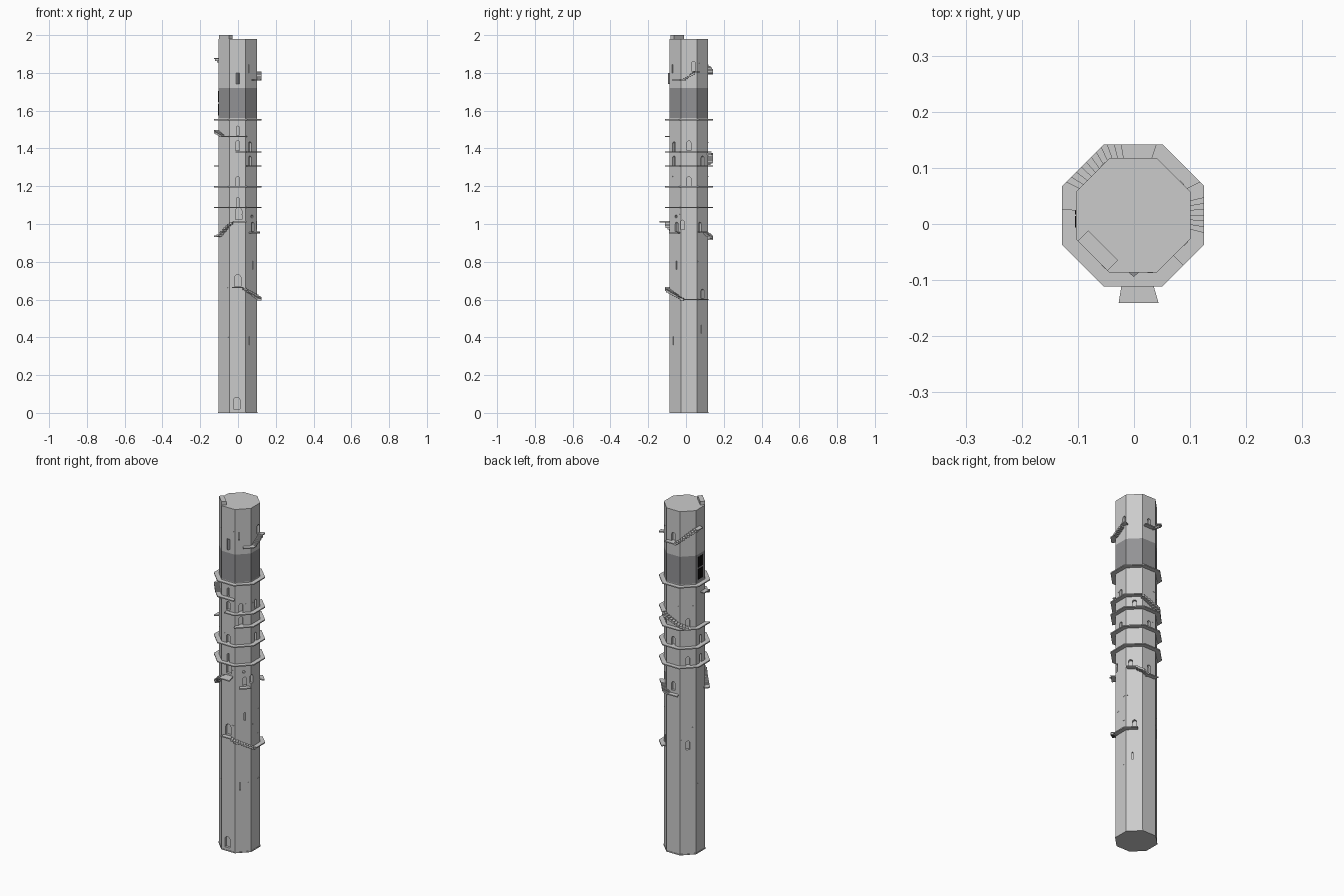
import bpy, bmesh, math, random
from mathutils import Vector

cube = bpy.data.objects.get("Cube")
if cube:
    bpy.data.objects.remove(cube, do_unlink=True)

CENTRE = Vector((-0.0015, 0.0155, 0))
WALL, RIM = 0.102, 0.1265       # distance of wall and ledge edge from the axis
HALF = math.tan(math.pi / 8)


def material(name, v):
    m = bpy.data.materials.new(name)
    m.use_nodes = True
    m.diffuse_color = (*v, 1)
    m.node_tree.nodes["Principled BSDF"].inputs["Base Color"].default_value = (*v, 1)
    return m


STONE = material("pale stone", (0.6, 0.6, 0.6))
BAND = material("dark band", (0.29, 0.29, 0.3))
BLACK = material("black opening", (0.006, 0.005, 0.005))


def finish(name, bm, *mats):
    bmesh.ops.recalc_face_normals(bm, faces=bm.faces)
    me = bpy.data.meshes.new(name)
    bm.to_mesh(me)
    bm.free()
    for m in mats:
        me.materials.append(m)
    ob = bpy.data.objects.new(name, me)
    bpy.context.collection.objects.link(ob)
    return ob


# Wall sides are numbered from the front (0) counter-clockwise: 2 is +x, 4 the back
def on_side(side, u, z, depth=WALL):
    a = side * math.pi / 4 - math.pi / 2
    out = Vector((math.cos(a), math.sin(a), 0))
    along = Vector((-out.y, out.x, 0))
    return CENTRE + out * depth + along * u + Vector((0, 0, z))


def around(t, z, apothem):
    side = math.floor(t + 0.5)
    return on_side(side, (t - side) * 2 * HALF * apothem, z, apothem)


def bridge(bm, rings, closed=False):
    n = len(rings[0])
    for a, b in zip(rings, rings[1:] + (rings[:1] if closed else [])):
        for i in range(n):
            bm.faces.new((a[i], a[(i + 1) % n], b[(i + 1) % n], b[i]))
    if not closed:
        bm.faces.new(rings[0])
        bm.faces.new(rings[-1])


def prism(bm, side, outline, near, far):
    rings = [[bm.verts.new(on_side(side, u, z, d)) for u, z in outline] for d in (near, far)]
    bridge(bm, rings)


def rect(u, z, w, h):
    return [(u - w / 2, z), (u + w / 2, z), (u + w / 2, z + h), (u - w / 2, z + h)]


def arch(u, z, w, h):
    r = w / 2
    top = [(u + r * math.cos(i * math.pi / 6), z + h - r + r * math.sin(i * math.pi / 6))
           for i in range(7)]
    return [(u - r, z), (u + r, z)] + top


def slab(bm, t0, t1, z, thick=0.006, rim=RIM):
    corners = [i + 0.5 for i in range(-2, 12) if t0 + 0.001 < i + 0.5 < t1 - 0.001]
    full = t1 - t0 >= 8
    stops = [t0] + corners + ([] if full else [t1])
    rings = [[bm.verts.new(around(t, h, d)) for d, h in
              ((WALL - 0.002, z - thick), (rim, z - thick), (rim, z), (WALL - 0.002, z))]
             for t in stops]
    bridge(bm, rings, full)


def stair(bm, t0, z0, t1, z1, steps=8):
    dt = (t1 - t0) / steps
    for i in range(steps):
        z = z0 + (z1 - z0) * (i + 0.5) / steps
        slab(bm, t0 + i * dt, t0 + (i + 1) * dt, z, 0.012)


# Octagonal shaft with a dark band
bm = bmesh.new()
levels = (0, 1.56, 1.72, 1.98)
bridge(bm, [[bm.verts.new(around(k + 0.5, z, WALL)) for k in range(8)] for z in levels])
for f in bm.faces:
    f.material_index = int(1.57 < f.calc_center_median().z < 1.71)
tower = finish("tower_shaft", bm, STONE, BAND)

# Arched doorways, slits and round window carved into the shaft: side, offset, sill
doors = [(0, -0.005, 0.02), (0, 0, 0.67), (0, 0.005, 1.025), (0, 0, 1.39), (0, 0, 1.2),
         (3, 0, 0.605), (5, 0, 0.605), (1, 0.01, 0.96), (2, -0.035, 0.97), (3, -0.02, 0.96),
         (2, 0, 1.39), (2, 0, 1.2), (1, -0.01, 1.31), (1, -0.01, 1.385), (3, 0, 1.31),
         (4, 0, 1.8), (2, 0.025, 1.81), (6, 0, 1.09), (4, 0, 1.2), (5, 0, 1.31),
         (6, 0, 1.2), (0, 0, 1.09), (0, 0, 1.468), (5, 0, 1.09), (4, 0, 0.94)]
bm = bmesh.new()
for side, u, z in doors:
    big = side == 0 and z < 1.05
    narrow = side == 0 and z in (1.09, 1.468)
    w, h = (0.034, 0.062) if big else (0.014, 0.05) if narrow else (0.021, 0.05)
    prism(bm, side, arch(u, z, w, h), WALL - 0.014, WALL + 0.01)
for side, u, z in [(1, -0.02, 1.8), (3, -0.01, 0.42), (1, 0.01, 0.76), (1, -0.015, 0.36)]:
    prism(bm, side, rect(u, z, 0.006, 0.045), WALL - 0.01, WALL + 0.01)
ring = [(0.005 + 0.008 * math.cos(i * math.pi / 4), 1.04 + 0.008 * math.sin(i * math.pi / 4))
        for i in range(8)]
prism(bm, 1, ring, WALL - 0.01, WALL + 0.01)
cutter = finish("doorway_cutter", bm, STONE)
cutter.hide_render = True
cut = tower.modifiers.new("doorways", "BOOLEAN")
cut.object, cut.operation, cut.solver = cutter, "DIFFERENCE", "EXACT"
bpy.context.view_layer.objects.active = tower
bpy.ops.object.modifier_apply(modifier=cut.name)
bpy.data.objects.remove(cutter, do_unlink=True)

# Small weathered stones standing just proud of the wall
random.seed(4)
bm = bmesh.new()
for side in range(8):
    for z in (0.4, 0.66, 0.73, 0.8, 1.05, 1.25, 1.43, 1.85):
        if random.random() < 0.55:
            u = random.choice((-1, 1)) * random.uniform(0.02, 0.033)
            prism(bm, side, rect(u, z, 0.01, 0.003), WALL - 0.003, WALL + 0.001)
finish("weathered_stones", bm, STONE)

# Ledges round the shaft
bm = bmesh.new()
for z in (1.09, 1.2, 1.555):
    slab(bm, -0.5, 7.5, z)
slab(bm, 0.5, 6.5, 1.31)
slab(bm, -0.1, 3.4, 1.384)
slab(bm, -1, 0.5, 1.466)
finish("ring_ledges", bm, STONE)

# Stairs and their landings
bm = bmesh.new()
slab(bm, -0.3, 0.3, 0.667)
stair(bm, 0.3, 0.665, 1.7, 0.605, 10)
slab(bm, 1.7, 3.2, 0.603)
stair(bm, -1.3, 0.94, -0.3, 1.015)
slab(bm, -1.7, -1.3, 0.938)
slab(bm, -0.2, 0.35, 1.015, 0.006, 0.156)
slab(bm, 0.8, 1.4, 0.957)
slab(bm, 2.6, 3.1, 0.96)
stair(bm, 3.1, 0.96, 3.8, 0.925)
slab(bm, 3.8, 4.4, 0.925)
stair(bm, 3.4, 1.38, 5, 1.315, 10)
stair(bm, -1.5, 1.495, -1, 1.47, 4)
slab(bm, -2, -1.5, 1.498)
slab(bm, 1.0, 1.7, 1.765)
stair(bm, 1.7, 1.77, 2.3, 1.805, 6)
slab(bm, 2.3, 2.6, 1.808)
slab(bm, 3.6, 4.2, 1.8)
stair(bm, 4.2, 1.8, 5.4, 1.88, 10)
slab(bm, 5.4, 5.9, 1.88)
finish("stairs_and_landings", bm, STONE)

# Wedge-shaped window bay high on the front
bm = bmesh.new()
bay = [[bm.verts.new(on_side(0, u, z, WALL + d)) for u, d in
        ((-0.01, -0.002), (0.012, -0.002), (0.001, 0.008))] for z in (1.74, 1.8)]
bridge(bm, bay)
finish("window_bay", bm, BAND)

# Raised parapet block on the roof edge
bm = bmesh.new()
prism(bm, 7, rect(0, 1.97, 0.075, 0.03), WALL - 0.026, WALL)
finish("roof_block", bm, STONE)

# Black openings in the band with cross frame
bm = bmesh.new()
for z in (1.575, 1.645):
    for u in (-0.0115, 0.0115):
        prism(bm, 6, rect(u, z, 0.02, 0.06), WALL - 0.004, WALL + 0.002)
finish("band_openings", bm, BLACK)

# Low plinth at the foot
bm = bmesh.new()
bridge(bm, [[bm.verts.new(around(k + 0.5, z, WALL + 0.002)) for k in range(8)] for z in (0, 0.006)])
finish("plinth", bm, STONE)
